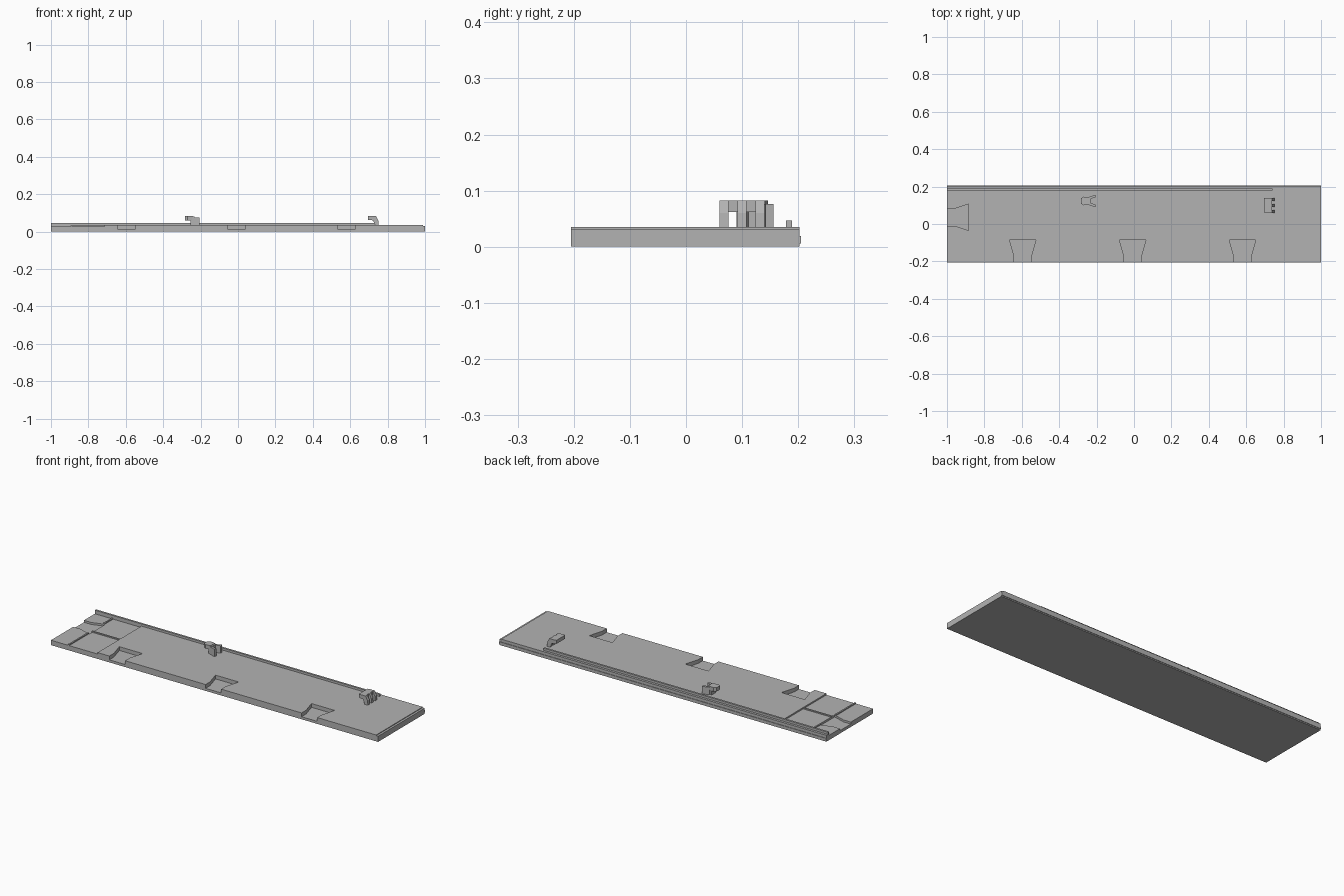
import bpy, bmesh
from mathutils import Vector

cube = bpy.data.objects.get("Cube")
if cube:
    bpy.data.objects.remove(cube, do_unlink=True)

grey = bpy.data.materials.new("plain grey")
grey.use_nodes = True
colour = (0.45, 0.45, 0.45, 1)
grey.diffuse_color = colour
grey.node_tree.nodes["Principled BSDF"].inputs["Base Color"].default_value = colour


def prism(name, points, low, high, axis="z"):
    """Extrude an outline: xy outline along z, or xz outline along y."""
    bm = bmesh.new()
    place = (lambda a, b, c: (a, b, c)) if axis == "z" else (lambda a, b, c: (a, c, b))
    face = bm.faces.new([bm.verts.new(place(a, b, low)) for a, b in points])
    grown = bmesh.ops.extrude_face_region(bm, geom=[face])["geom"]
    verts = [v for v in grown if isinstance(v, bmesh.types.BMVert)]
    bmesh.ops.translate(bm, verts=verts, vec=Vector(place(0, 0, high - low)))
    bmesh.ops.recalc_face_normals(bm, faces=bm.faces)
    mesh = bpy.data.meshes.new(name)
    bm.to_mesh(mesh)
    bm.free()
    mesh.materials.append(grey)
    obj = bpy.data.objects.new(name, mesh)
    bpy.context.collection.objects.link(obj)
    return obj


def box(name, x0, x1, y0, y1, z0, z1):
    return prism(name, [(x0, y0), (x1, y0), (x1, y1), (x0, y1)], z0, z1)


TOP = 0.035
plate = box("base_plate", -1, 1, -0.205, 0.202, 0, TOP)


def cut(cutter):
    """Carve a pocket from the plate and drop the cutter."""
    mod = plate.modifiers.new("pocket", "BOOLEAN")
    mod.operation = "DIFFERENCE"
    mod.solver = "EXACT"
    mod.object = cutter
    bpy.context.view_layer.objects.active = plate
    bpy.ops.object.modifier_apply(modifier=mod.name)
    bpy.data.objects.remove(cutter, do_unlink=True)


# Shallow recessed panels and the lowered lip at the far end
cut(box("panel_recess", -1.1, -0.715, -0.3, 0.184, 0.027, 0.1))
cut(box("lip_recess", 0.988, 1.1, -0.3, 0.3, 0.031, 0.1))

# Flared pockets along the front edge
for x in (-0.595, -0.007, 0.58):
    half = [(0.048, -0.3), (0.048, -0.165), (0.071, -0.085)]
    outline = [(x + a, y) for a, y in half] + [(x - a, y) for a, y in reversed(half)]
    cut(prism("edge_pocket", outline, 0.014, 0.1))

# Flared pocket in the end
half = [(-1.1, 0.047), (-0.955, 0.047), (-0.885, 0.07)]
outline = [(x, 0.036 + a) for x, a in half] + [(x, 0.036 - a) for x, a in reversed(half)]
cut(prism("end_pocket", outline, 0.016, 0.1))

# Thin raised dividers between the recessed panels
box("front_cross_divider", -0.896, -0.888, -0.205, -0.034, 0.025, 0.033)
box("rear_cross_divider", -0.896, -0.888, 0.106, 0.184, 0.025, 0.033)
box("long_divider", -0.888, -0.715, -0.01, -0.002, 0.025, 0.033)

# Rear rail and side strip
box("rear_rail", -1, 0.74, 0.178, 0.189, 0.025, 0.047)
box("rear_strip", -1, 1, 0.2, 0.205, 0.006, 0.019)

# Three-fingered hook
hook = [(0.70, 0.062), (0.722, 0.06), (0.733, 0.034), (0.752, 0.034),
        (0.75, 0.06), (0.738, 0.082), (0.70, 0.082)]
for i, y in enumerate((0.068, 0.1, 0.132)):
    prism(f"right_hook_finger_{i + 1}", hook, y - 0.008, y + 0.008, "y")
box("right_hook_head", 0.696, 0.734, 0.062, 0.138, 0.062, 0.082)

# Two-legged hook with splayed legs
prism("left_hook_head", [(-0.283, 0.108), (-0.27, 0.1), (-0.24, 0.104),
                         (-0.24, 0.142), (-0.27, 0.146), (-0.283, 0.138)], 0.06, 0.082)
box("left_hook_stem", -0.255, -0.232, 0.106, 0.14, 0.034, 0.08)
for side, name in ((-1, "front"), (1, "rear")):
    leg = [(-0.245, 0.123 + side * 0.008), (-0.245, 0.123 + side * 0.02),
           (-0.207, 0.123 + side * 0.033), (-0.205, 0.123 + side * 0.019)]
    prism(f"left_hook_{name}_leg", leg, 0.034, 0.076)
